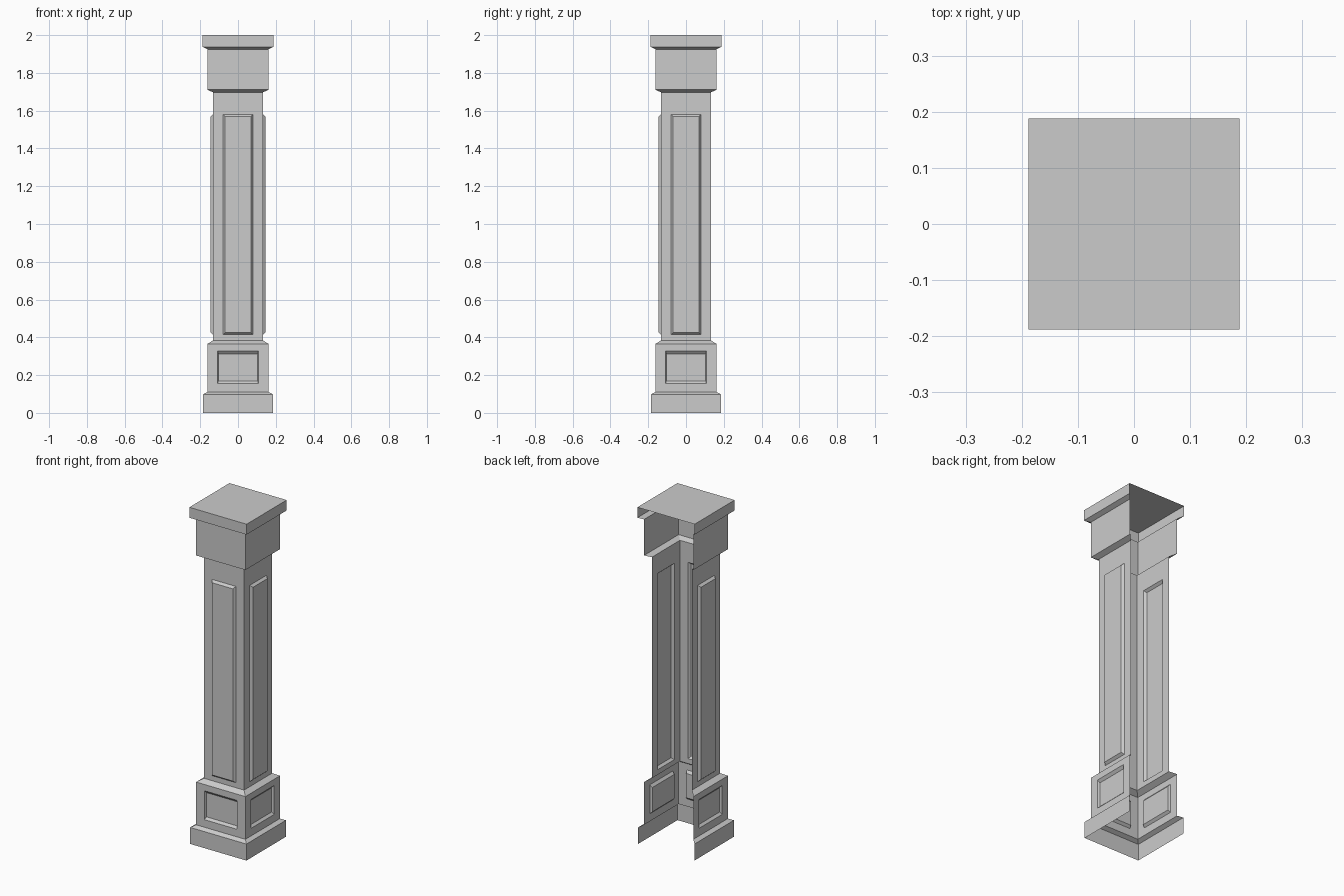
import bpy, bmesh
from mathutils import Vector

if "Cube" in bpy.data.objects:
    bpy.data.objects.remove(bpy.data.objects["Cube"], do_unlink=True)

GREY = (0.6, 0.6, 0.6, 1.0)
mat = bpy.data.materials.new("plain_grey")
mat.use_nodes = True
mat.diffuse_color = GREY
mat.node_tree.nodes["Principled BSDF"].inputs["Base Color"].default_value = GREY

# Left, front and right walls run between these corners; the back is open
CORNERS = [(1, 1), (1, -1), (-1, -1), (-1, 1)]


def fit_face(face, half_width, low, high, offset):
    """Move a wall face's corners to a set rectangle, pushed along its normal."""
    n = face.normal.copy()
    side = Vector((-n.y, n.x, 0))
    depth = face.calc_center_median().dot(n) + offset
    mid_z = face.calc_center_median().z
    for v in face.verts:
        s = half_width if v.co.dot(side) > 0 else -half_width
        z = high if v.co.z > mid_z else low
        v.co = n * depth + side * s + Vector((0, 0, z))


def add_panel(bm, face, outer, inner, offset):
    """Bevelled panel: positive offset is raised, negative is sunken."""
    face.normal_update()
    for rect, push in ((outer, 0), (inner, offset)):
        bmesh.ops.inset_individual(bm, faces=[face], thickness=0.002)
        face.normal_update()
        fit_face(face, *rect, push)


def open_shell(name, profile, panel_band=None, panel=None, top=False):
    """Three-sided square shell from (half width, height) steps."""
    bm = bmesh.new()
    rings = [[bm.verts.new((x * h, y * h, z)) for x, y in CORNERS]
             for h, z in profile]
    panel_faces = []
    for band, (lo, up) in enumerate(zip(rings, rings[1:])):
        for i in range(3):
            f = bm.faces.new((lo[i], up[i], up[i + 1], lo[i + 1]))
            if band == panel_band:
                panel_faces.append(f)
    if top:
        bm.faces.new(reversed(rings[-1]))
    for f in panel_faces:
        add_panel(bm, f, *panel)
    mesh = bpy.data.meshes.new(name)
    bm.to_mesh(mesh)
    bm.free()
    mesh.materials.append(mat)
    obj = bpy.data.objects.new(name, mesh)
    bpy.context.collection.objects.link(obj)
    return obj


# Stepped base with sunken panels
open_shell("column_base",
           [(0.185, 0), (0.185, 0.098), (0.162, 0.111),
            (0.162, 0.365), (0.132, 0.384)],
           2, ((0.108, 0.156, 0.328), (0.103, 0.169, 0.313), -0.013))

# Tall shaft with raised panels
open_shell("column_shaft", [(0.132, 0.384), (0.132, 1.697)],
           0, ((0.079, 0.414, 1.58), (0.068, 0.426, 1.568), 0.014))

# Capital block and closed top slab
open_shell("column_capital",
           [(0.132, 1.697), (0.162, 1.711), (0.162, 1.925),
            (0.188, 1.938), (0.188, 2.0)], top=True)
